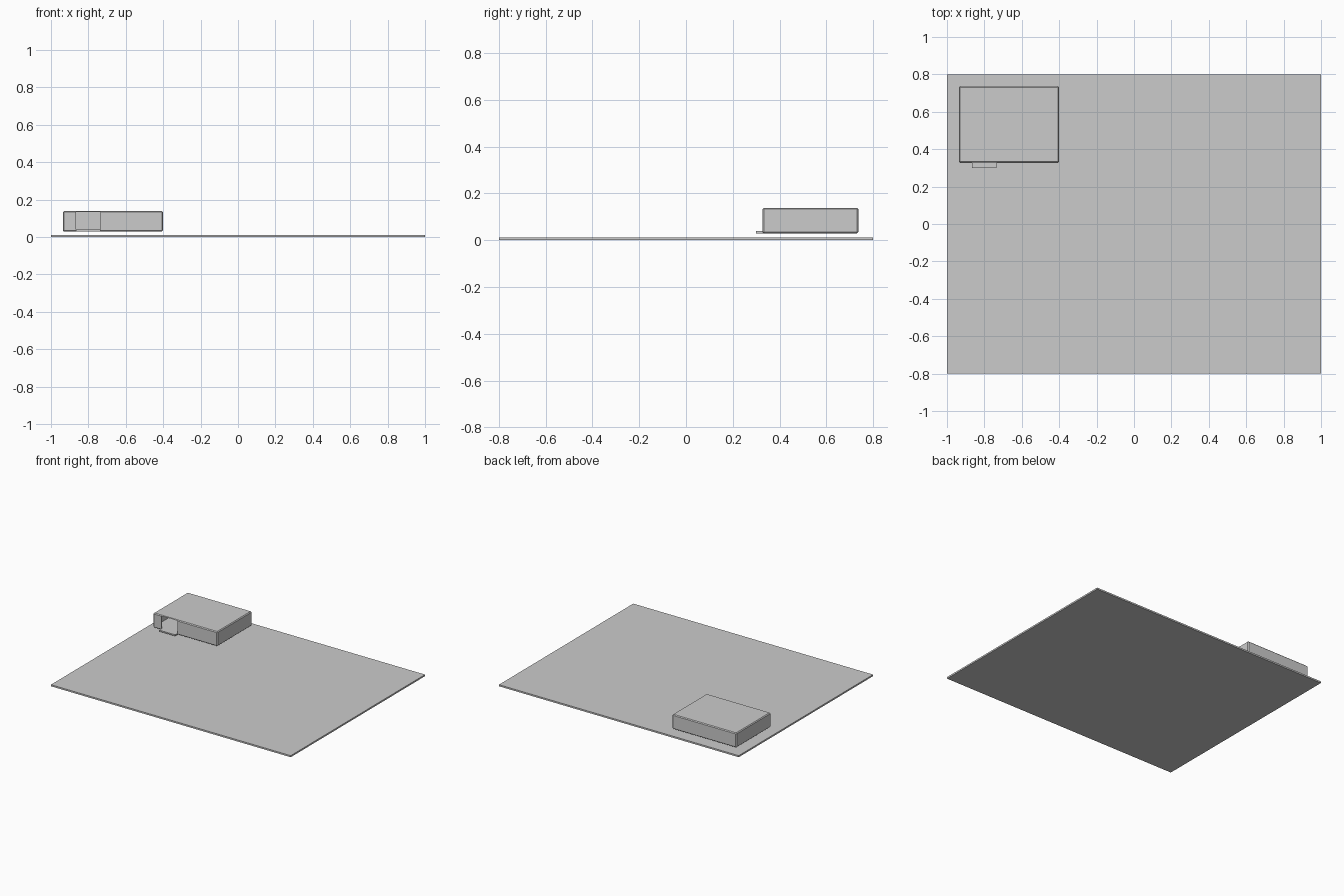
import bpy

if "Cube" in bpy.data.objects:
    bpy.data.objects.remove(bpy.data.objects["Cube"])


def box(name, lo, hi, bevel=0.0):
    """Box spanning two opposite corners, optionally chamfered."""
    bpy.ops.mesh.primitive_cube_add(size=1, location=[(a + b) / 2 for a, b in zip(lo, hi)])
    ob = bpy.context.object
    ob.name = name
    ob.scale = [b - a for a, b in zip(lo, hi)]
    bpy.ops.object.transform_apply(location=False, rotation=False, scale=True)
    if bevel:
        m = ob.modifiers.new("edge_chamfer", 'BEVEL')
        m.width = bevel
        m.segments = 1
    return ob


def cut(target, name, lo, hi):
    """Hidden box cutter subtracted from the target."""
    c = box(name, lo, hi)
    c.hide_render = True
    c.hide_set(True)
    m = target.modifiers.new(name, 'BOOLEAN')
    m.operation = 'DIFFERENCE'
    m.object = c
    m.solver = 'EXACT'


# Large thin ground plate
box("base_plate", (-1, -0.8, 0), (1, 0.8, 0.012))

# Hollow, lightly chamfered housing raised above the plate
housing = box("housing", (-0.936, 0.327, 0.029), (-0.401, 0.737, 0.139), bevel=0.006)
cut(housing, "interior_cutter", (-0.928, 0.335, 0.039), (-0.409, 0.729, 0.1345))
cut(housing, "doorway_cutter", (-0.867, 0.25, 0.039), (-0.735, 0.40, 0.134))

# Doorstep projecting from the opening
box("doorstep", (-0.867, 0.30, 0.029), (-0.735, 0.333, 0.039))
